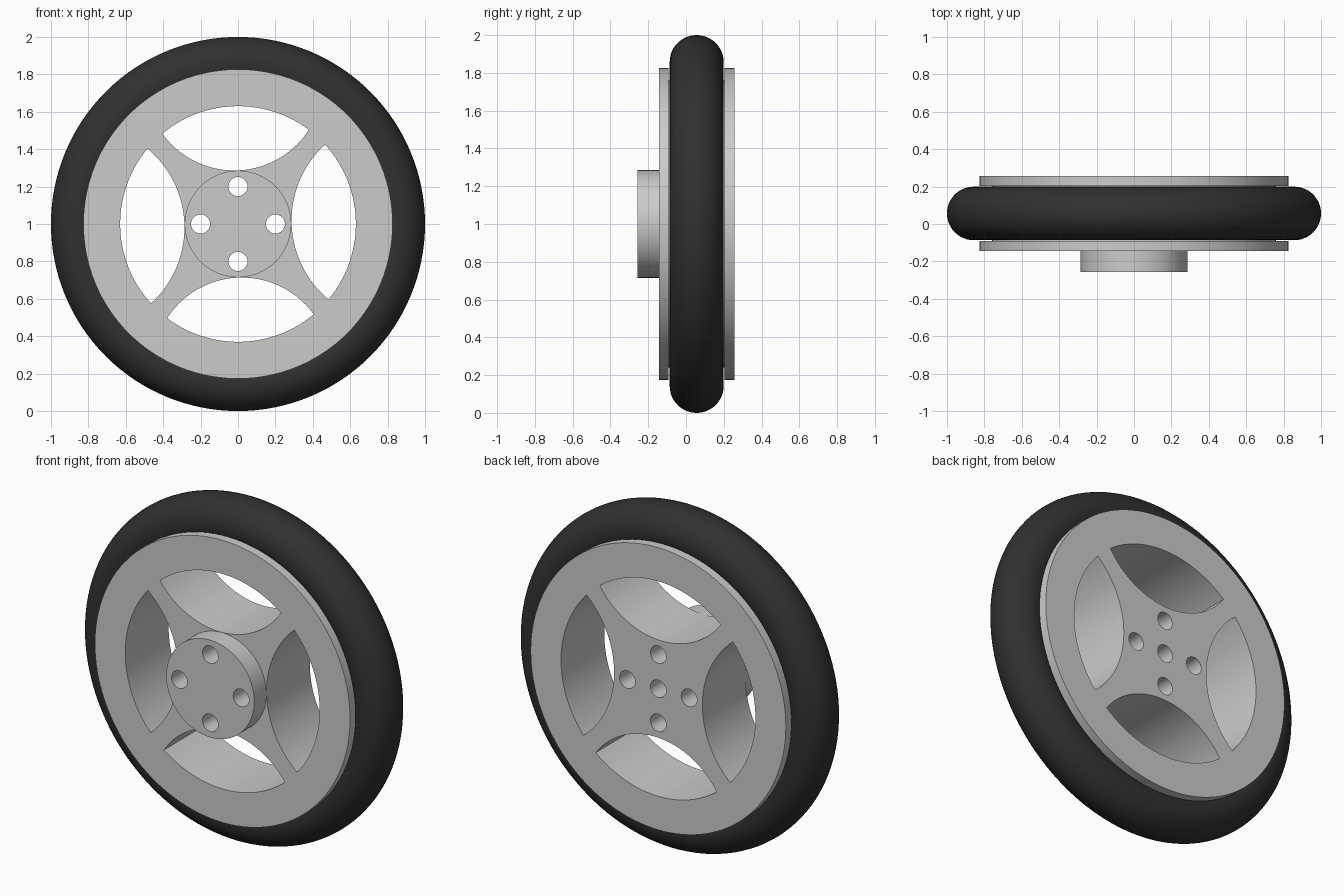
import bpy, bmesh, math
from mathutils import Vector

if "Cube" in bpy.data.objects:
    bpy.data.objects.remove(bpy.data.objects["Cube"])

MID = 0.0565                      # y of the rim's mid plane
FRONT, BACK = -0.257, 0.257


def make_object(name, bm):
    bmesh.ops.recalc_face_normals(bm, faces=bm.faces[:])
    mesh = bpy.data.meshes.new(name)
    bm.to_mesh(mesh)
    bm.free()
    ob = bpy.data.objects.new(name, mesh)
    ob.location.z = 1
    bpy.context.collection.objects.link(ob)
    return ob


def smooth(ob):
    bpy.ops.object.select_all(action='DESELECT')
    ob.select_set(True)
    bpy.context.view_layer.objects.active = ob
    bpy.ops.object.shade_smooth_by_angle(angle=math.radians(30))


def lathe(name, profile, steps):
    """Spin (radius, y) points around the y axis."""
    bm = bmesh.new()
    vs = [bm.verts.new((r, y, 0)) for r, y in profile]
    es = [bm.edges.new(p) for p in zip(vs, vs[1:])]
    bmesh.ops.spin(bm, geom=vs + es, cent=(0, 0, 0), axis=(0, 1, 0),
                   angle=2 * math.pi, steps=steps)
    bmesh.ops.remove_doubles(bm, verts=bm.verts[:], dist=1e-5)
    return make_object(name, bm)


def prism(bm, outline, y0, y1):
    """Closed (x, z) outline extruded from y0 to y1."""
    a = [bm.verts.new((x, y0, z)) for x, z in outline]
    b = [bm.verts.new((x, y1, z)) for x, z in outline]
    bm.faces.new(a)
    bm.faces.new(b[::-1])
    n = len(a)
    for i in range(n):
        bm.faces.new((a[i], b[i], b[(i + 1) % n], a[(i + 1) % n]))


def circle(cx, cz, r, n=32):
    return [(cx + r * math.cos(2 * math.pi * i / n),
             cz + r * math.sin(2 * math.pi * i / n)) for i in range(n)]


def window(start, end, mid_deg, n=28):
    """Outline between the outer rim arc and an arc bulging to the hub."""
    a0, a1 = math.radians(start), math.radians(end)
    R = 0.63
    pts = [(R * math.cos(a0 + (a1 - a0) * i / n),
            R * math.sin(a0 + (a1 - a0) * i / n)) for i in range(n + 1)]
    p, q = Vector(pts[-1]), Vector(pts[0])
    m = math.radians(mid_deg)
    h = Vector((math.cos(m), math.sin(m))) * 0.2865
    # circle through p, h, q
    u, v = p - h, q - h
    d = 2 * (u.x * v.y - u.y * v.x)
    c = h + Vector((v.y * u.length_squared - u.y * v.length_squared,
                    u.x * v.length_squared - v.x * u.length_squared)) / d
    start_v, end_v = p - c, q - c
    sweep = math.atan2(start_v.x * end_v.y - start_v.y * end_v.x, start_v.dot(end_v))
    b0 = math.atan2(start_v.y, start_v.x)
    rad = start_v.length
    pts += [(c.x + rad * math.cos(b0 + sweep * i / n),
             c.y + rad * math.sin(b0 + sweep * i / n)) for i in range(1, n)]
    return pts


# rim disc with tyre groove and front hub
rim = lathe("wheel_rim", [
    (0, FRONT), (0.285, FRONT), (0.285, -0.144), (0.827, -0.144),
    (0.827, MID - 0.148), (0.76, MID - 0.148), (0.76, MID + 0.148),
    (0.827, MID + 0.148), (0.827, BACK), (0, BACK)], 128)

# cutter: four windows, four bolt holes, blind axle hole from the back
bm = bmesh.new()
for half_turn in (0, 180):
    prism(bm, window(53.0 + half_turn, 130.0 + half_turn, 90 + half_turn), -0.4, 0.4)
    prism(bm, window(-39.8 + half_turn, 42.4 + half_turn, half_turn), -0.4, 0.4)
for x, z in ((0.2, 0), (-0.2, 0), (0, 0.2), (0, -0.2)):
    prism(bm, circle(x, z, 0.051), -0.4, 0.4)
prism(bm, circle(0, 0, 0.051), -0.144, 0.4)
cutter = make_object("rim_cutter", bm)
cutter.hide_render = True

mod = rim.modifiers.new("cut", 'BOOLEAN')
mod.object = cutter
mod.operation = 'DIFFERENCE'
mod.solver = 'EXACT'
bpy.context.view_layer.objects.active = rim
bpy.ops.object.modifier_apply(modifier=mod.name)
bpy.data.objects.remove(cutter)
smooth(rim)

# round-section tyre
bpy.ops.mesh.primitive_torus_add(major_radius=0.857, minor_radius=0.143,
                                 major_segments=128, minor_segments=48,
                                 location=(0, MID, 1),
                                 rotation=(math.pi / 2, 0, 0))
tyre = bpy.context.object
tyre.name = "tyre"
rubber = bpy.data.materials.new("black_rubber")
rubber.diffuse_color = (0.03, 0.03, 0.03, 1)
rubber.use_nodes = True
rubber.node_tree.nodes["Principled BSDF"].inputs["Base Color"].default_value = rubber.diffuse_color
tyre.data.materials.append(rubber)
smooth(tyre)
